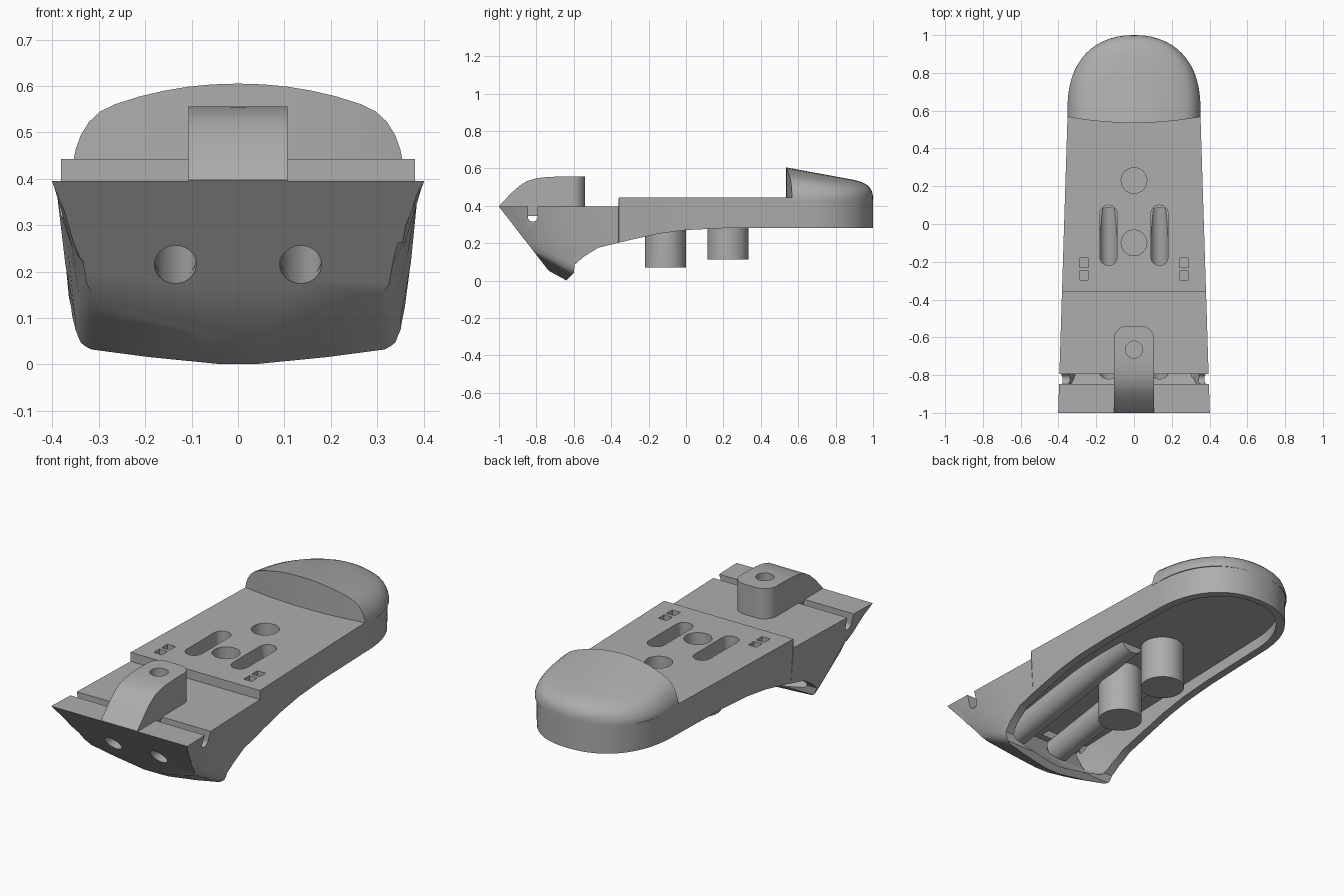
import bpy, bmesh
from math import sin, cos, pi, radians
from mathutils import Vector

if "Cube" in bpy.data.objects:
    bpy.data.objects.remove(bpy.data.objects["Cube"])

grey = bpy.data.materials.new("plain grey")
grey.use_nodes = True
grey.diffuse_color = (0.42, 0.42, 0.42, 1)
grey.node_tree.nodes["Principled BSDF"].inputs["Base Color"].default_value = grey.diffuse_color


def make(name, bm):
    bmesh.ops.recalc_face_normals(bm, faces=bm.faces)
    mesh = bpy.data.meshes.new(name)
    bm.to_mesh(mesh)
    bm.free()
    mesh.materials.append(grey)
    obj = bpy.data.objects.new(name, mesh)
    bpy.context.collection.objects.link(obj)
    return obj


def loft(name, rings):
    """Skin symmetric rings, closing both ends with strips of quads."""
    bm = bmesh.new()
    rows = [[bm.verts.new(p) for p in ring] for ring in rings]
    n = len(rows[0])
    for a, b in zip(rows, rows[1:]):
        for i in range(n):
            j = (i + 1) % n
            bm.faces.new((a[i], a[j], b[j], b[i]))
    for row in (rows[0], rows[-1]):
        for i in range(n // 2 - 1):
            bm.faces.new((row[i], row[i + 1], row[n - 2 - i], row[n - 1 - i]))
    return make(name, bm)


def prism(name, profile, lo, hi, axis="x"):
    """Extrude a closed outline: (y, z) along x, or (x, y) along z."""
    place = (lambda p, d: (d, *p)) if axis == "x" else (lambda p, d: (*p, d))
    bm = bmesh.new()
    a, b = [[bm.verts.new(place(p, d)) for p in profile] for d in (lo, hi)]
    bm.faces.new(a)
    bm.faces.new(b)
    for i in range(len(a)):
        j = (i + 1) % len(a)
        bm.faces.new((a[i], a[j], b[j], b[i]))
    return make(name, bm)


def rod(name, p0, p1, r):
    p0, p1 = Vector(p0), Vector(p1)
    bm = bmesh.new()
    bmesh.ops.create_cone(bm, cap_ends=True, segments=40, radius1=r, radius2=r,
                          depth=(p1 - p0).length)
    turn = Vector((0, 0, 1)).rotation_difference(p1 - p0)
    for v in bm.verts:
        v.co = turn @ v.co + (p0 + p1) / 2
    return make(name, bm)


def combine(obj, tool, operation="DIFFERENCE"):
    mod = obj.modifiers.new("cut", "BOOLEAN")
    mod.operation, mod.object, mod.solver = operation, tool, "EXACT"
    dg = bpy.context.evaluated_depsgraph_get()
    mesh = bpy.data.meshes.new_from_object(obj.evaluated_get(dg))
    obj.modifiers.clear()
    obj.data = mesh
    bpy.data.objects.remove(tool)


def arc(cx, cy, r, start, end, steps=12):
    angles = [radians(start + (end - start) * k / steps) for k in range(steps + 1)]
    return [(cx + r * cos(t), cy + r * sin(t)) for t in angles]


def half_width(y, end=1.0):
    if y < 0.57:
        return 0.352 + (0.57 - y) * 0.0315
    t = min(1, (y - 0.57) / (end - 0.57))
    return max(0.004, 0.352 * (1 - t ** 2.4) ** 0.45)


def tail(end, start=0.57):
    return [start + (end - start) * sin(k / 16 * pi / 2) for k in range(17)]


# Hull cross-section: width ratio, height, how far it follows the keel slope
SECTION = [(0.955, 0.22, 0.3), (0.9, 0.10, 1), (0.87, 0.07, 1),
           (0.81, 0.05, 1), (0.5, 0.025, 1), (0.1, 0.001, 1)]


def hull_ring(y, top, inset=0.0, end=1.0):
    drop = max(-0.2, 0.55 * (-0.64 - y))
    fade = min(1, max(0, (y + 0.6) / 0.9))
    w = max(0.004, half_width(y, end) - inset)
    half = [(w, top)]
    for ratio, z, follow in SECTION:
        ratio = ratio + (0.97 - ratio) * fade if ratio > 0.8 else ratio
        x = w * ratio - 0.1 * max(0, -0.64 - y) * (ratio > 0.2)
        half.append((x, z + drop * follow + inset * 0.9 * follow))
    return [(-x, y, z) for x, z in half] + [(x, y, z) for x, z in reversed(half)]


def front_wedge(shift):
    line = [(-1, 0.395), (-0.48, -0.275), (-1.5, -0.275), (-1.5, 0.6), (-1, 0.6)]
    return prism("front_cutter", [(y + shift, z) for y, z in line], -1, 1)


# Main body, hollow from below
front = [-1.05, -0.95, -0.85, -0.74, -0.64, -0.55, -0.45]
body = loft("body", [hull_ring(y, 0.395) for y in front + [-0.36]] +
            [hull_ring(y, 0.443) for y in [-0.3595, -0.15, 0.1, 0.35] + tail(1.0)])
cavity = loft("cavity_cutter", [hull_ring(y, 0.345, 0.045) for y in front] +
              [hull_ring(y, 0.345, 0.045, 0.975) for y in [-0.15, 0.1, 0.35] + tail(0.965)])
combine(cavity, front_wedge(0.08))
combine(body, front_wedge(0))
arch = [(-0.64, 0), (-0.6, 0.04), (-0.595, 0.085), (-0.55, 0.125), (-0.47, 0.175),
        (-0.3, 0.217), (-0.15, 0.25), (0, 0.27), (0.2, 0.28), (1.2, 0.28),
        (1.2, -0.6), (-0.64, -0.6)]
combine(body, prism("arch_cutter", arch, -1, 1))
combine(body, cavity)

# Inner tubes and the two plugs underneath
for s in (-1, 1):
    x = 0.135 * s
    combine(body, rod("tube", (x, -0.77, 0.229), (x, 0.14, 0.366), 0.066), "UNION")
for y, z in ((-0.11, 0.07), (0.225, 0.113)):
    combine(body, rod("plug", (0, y, z), (0, y, 0.4), 0.11), "UNION")

# Bores, slots, sockets and the cross groove
for y in (-0.1, 0.23):
    combine(body, rod("hole_cutter", (0, y, 0.2), (0, y, 0.6), 0.068))
for s in (-1, 1):
    x = 0.135 * s
    combine(body, rod("bore_cutter", (x, -1.1, 0.179), (x, 0.08, 0.357), 0.045))
    slot = arc(x, 0.055, 0.045, 0, 180) + arc(x, -0.175, 0.045, 180, 360)
    combine(body, prism("slot_cutter", slot, 0.325, 0.6, "z"))
    for y in (-0.205, -0.273):
        cx, h = 0.265 * s, 0.024
        square = [(cx - h, y - h), (cx + h, y - h), (cx + h, y + h), (cx - h, y + h)]
        combine(body, prism("socket_cutter", square, 0.38, 0.6, "z"))
    groove = arc(-0.82, 0.341, 0.026, 180, 360) + [(-0.794, 0.6), (-0.846, 0.6)]
    combine(body, prism("groove_cutter", groove, *sorted((0.1 * s, 0.6 * s))))

# Raised front lug with rounded back and a vertical hole
curve = [(-1, 0.397), (-0.985, 0.415), (-0.93, 0.472), (-0.89, 0.507), (-0.85, 0.532),
         (-0.8, 0.547), (-0.74, 0.554), (-0.68, 0.556), (-0.4, 0.556), (-0.4, 0.385), (-0.99, 0.385)]
lug = prism("front_lug", curve, -0.107, 0.107)
plan = [(-0.2, -1.2), (0.2, -1.2), (0.2, -0.8), (0.107, -0.8)]
plan += arc(0.037, -0.61, 0.07, 0, 90) + arc(-0.037, -0.61, 0.07, 90, 180)
plan += [(-0.107, -0.8), (-0.2, -0.8)]
combine(lug, prism("lug_plan", plan, 0.2, 0.8, "z"), "INTERSECT")
combine(lug, rod("lug_hole_cutter", (0, -0.665, 0.4), (0, -0.665, 0.7), 0.045))

# Domed rear hump with a hollowed front face
DOME = [(0, 1), (0.15, 0.99), (0.3, 0.96), (0.45, 0.905), (0.6, 0.83), (0.75, 0.725),
        (0.84, 0.63), (0.91, 0.49), (0.96, 0.31), (0.99, 0.13), (1, 0.02)]
DOME = [(-u, f) for u, f in reversed(DOME[1:])] + DOME
rings = []
for y in tail(1.0, 0.535):
    t = (y - 0.535) / 0.465
    height = (0.162 - 0.085 * t) * (1 - t ** 16) ** 0.5
    w = half_width(y)
    at = [(u * w, y + 0.032 * u * u * (1 - t), f) for u, f in DOME]
    rings.append([(x, v, 0.443 + height * f) for x, v, f in at] +
                 [(x, v, 0.43) for x, v, f in reversed(at)])
hump = loft("rear_hump", rings)

# Smooth curved surfaces, keep hard edges
for obj in (body, lug, hump):
    bpy.ops.object.select_all(action="DESELECT")
    obj.select_set(True)
    bpy.context.view_layer.objects.active = obj
    bpy.ops.object.shade_smooth_by_angle(angle=radians(32))
